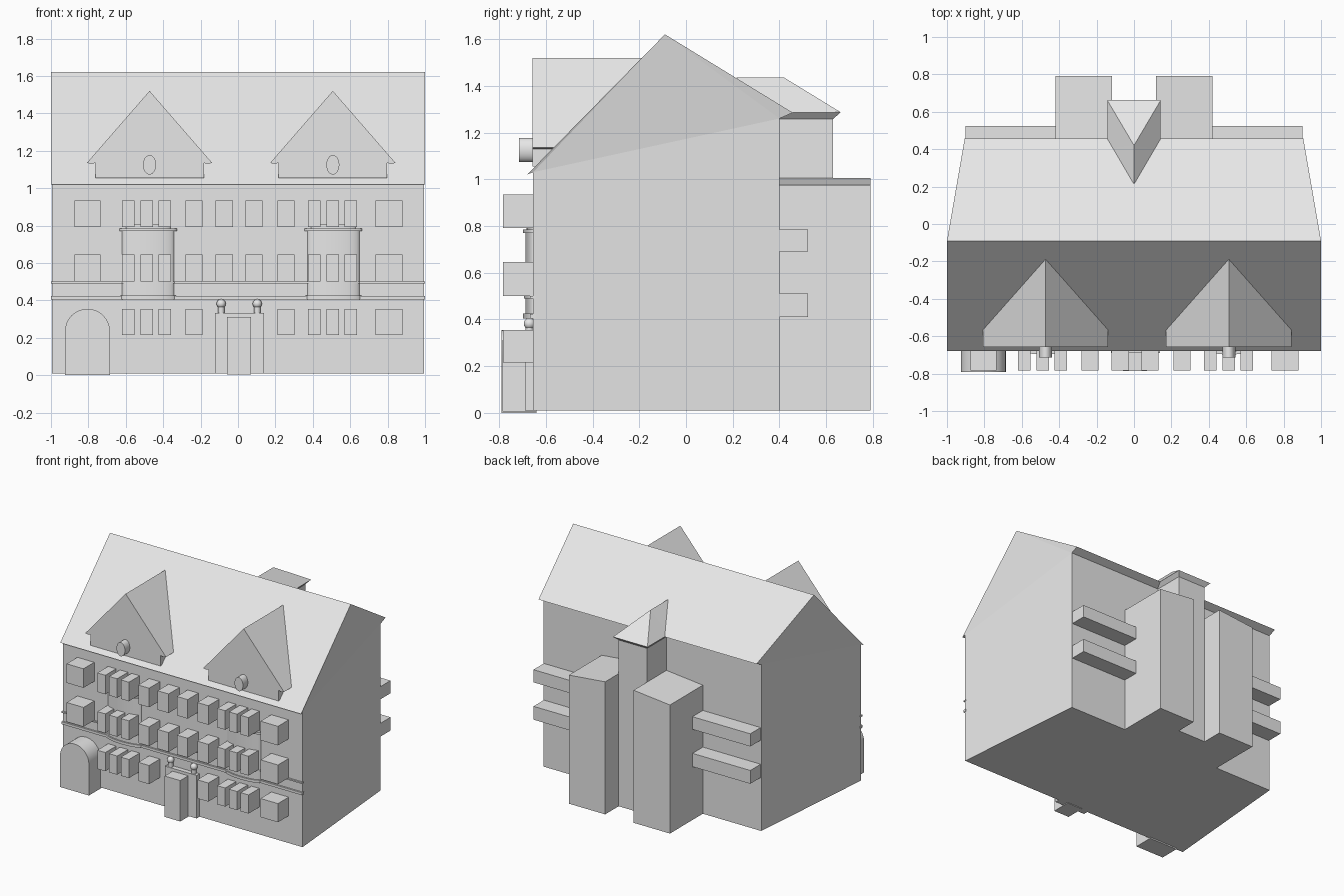
import bpy, bmesh, math
from mathutils import Vector

if "Cube" in bpy.data.objects:
    bpy.data.objects.remove(bpy.data.objects["Cube"])

stone = bpy.data.materials.new("pale grey")
stone.diffuse_color = (0.8, 0.8, 0.8, 1)
stone.use_nodes = True
stone.node_tree.nodes["Principled BSDF"].inputs["Base Color"].default_value = stone.diffuse_color


def make(name, verts, faces, smooth=False):
    bm = bmesh.new()
    vs = [bm.verts.new(v) for v in verts]
    for f in faces:
        bm.faces.new([vs[i] for i in f])
    bmesh.ops.recalc_face_normals(bm, faces=bm.faces[:])
    me = bpy.data.meshes.new(name)
    bm.to_mesh(me)
    bm.free()
    me.materials.append(stone)
    ob = bpy.data.objects.new(name, me)
    bpy.context.collection.objects.link(ob)
    if smooth:
        bpy.ops.object.select_all(action='DESELECT')
        ob.select_set(True)
        bpy.context.view_layer.objects.active = ob
        bpy.ops.object.shade_smooth_by_angle(angle=math.radians(35))
    return ob


def prism(name, pts, lo, hi, axis, smooth=False):
    """Extrude a 2D outline along y (xz outline) or z (xy outline)."""
    def place(p, t):
        return (p[0], t, p[1]) if axis == 'y' else (p[0], p[1], t)
    n = len(pts)
    verts = [place(p, lo) for p in pts] + [place(p, hi) for p in pts]
    faces = [range(n), range(n, 2 * n)]
    faces += [(i, (i + 1) % n, n + (i + 1) % n, n + i) for i in range(n)]
    return make(name, verts, faces, smooth)


def box(name, x0, x1, y0, y1, z0, z1):
    return prism(name, [(x0, y0), (x1, y0), (x1, y1), (x0, y1)], z0, z1, 'z')


def arc(cx, cy, rx, ry, a0, a1, n):
    return [(cx + rx * math.cos(math.radians(a0 + (a1 - a0) * i / n)),
             cy + ry * math.sin(math.radians(a0 + (a1 - a0) * i / n)))
            for i in range(n + 1)]


# Main house: walls taper to the back, gable roof with small eaves
# (half width, y, z) round the side outline
profile = [(0.995, -0.655, 0.01), (0.995, -0.655, 1.03), (1.0, -0.68, 1.02),
           (1.0, -0.09, 1.62), (0.905, 0.457, 1.285), (0.905, 0.40, 1.26),
           (0.905, 0.40, 0.01)]
n = len(profile)
verts = [(-x, y, z) for x, y, z in profile] + [(x, y, z) for x, y, z in profile]
faces = [(i, (i + 1) % n, n + (i + 1) % n, n + i) for i in range(n)]
for s in (0, n):
    faces += [[s + i for i in f] for f in ((0, 1, 5, 6), (1, 2, 3), (1, 3, 5), (3, 4, 5))]
make("house_body", verts, faces)

# Back towers with tops sloping outwards, and balconies beside them
for s, side in ((-1, "left"), (1, "right")):
    prism("back_tower_" + side,
          [(s * 0.118, 0.01), (s * 0.42, 0.01), (s * 0.42, 0.975), (s * 0.118, 1.005)],
          0.38, 0.79, 'y')
    for z0, z1 in ((0.41, 0.51), (0.69, 0.785)):
        xs = sorted((s * 0.41, s * 0.9))
        box("balcony_" + side, xs[0], xs[1], 0.38, 0.523, z0, z1)

# Stair tower with hipped roof running into the main roof
box("stair_tower", -0.118, 0.118, 0.38, 0.63, 0.01, 1.26)
make("stair_tower_roof",
     [(-0.143, 0.40, 1.285), (0.143, 0.40, 1.285), (0.143, 0.662, 1.287), (-0.143, 0.662, 1.287),
      (0, 0.42, 1.435), (0, 0.215, 1.435),
      (-0.118, 0.40, 1.258), (0.118, 0.40, 1.258), (0.118, 0.63, 1.258), (-0.118, 0.63, 1.258)],
     [(2, 3, 4), (0, 3, 4), (0, 4, 5), (1, 2, 4), (1, 4, 5), (0, 1, 5),
      (6, 7, 8, 9), (0, 1, 7, 6), (1, 2, 8, 7), (2, 3, 9, 8), (3, 0, 6, 9)])

# Dormers with round windows
for cx in (-0.473, 0.507):
    half = [(0.29, 1.055), (0.29, 1.135), (0.312, 1.13), (0.335, 1.135)]
    outline = [(cx + x, z) for x, z in half] + [(cx, 1.52)]
    outline += [(cx - x, z) for x, z in reversed(half)]
    prism("dormer", outline, -0.657, -0.19, 'y')
    prism("round_window", arc(cx, 1.125, 0.035, 0.052, 0, 345, 23), -0.715, -0.64, 'y', True)

# Projecting windows in three rows
columns = [(-0.875, -0.735), (-0.62, -0.553), (-0.522, -0.455), (-0.425, -0.358),
           (-0.28, -0.19), (-0.12, -0.028), (0.04, 0.13), (0.21, 0.302),
           (0.375, 0.442), (0.473, 0.54), (0.57, 0.636), (0.735, 0.88)]
for row, (z0, z1) in enumerate(((0.215, 0.355), (0.5, 0.645), (0.792, 0.935))):
    for i, (x0, x1) in enumerate(columns):
        if row == 0 and i in (0, 5, 6):
            continue
        box("window", x0, x1, -0.783, -0.64, z0, z1)

# Bay fronts with trims, and long string courses
for cx in (-0.48, 0.51):
    for name, w, d, z0, z1 in (("bay", 0.14, 0.036, 0.41, 0.772),
                               ("bay_top_trim", 0.155, 0.046, 0.77, 0.785),
                               ("bay_cap", 0.12, 0.03, 0.785, 0.807),
                               ("bay_middle_trim", 0.15, 0.042, 0.49, 0.5),
                               ("bay_bottom_trim", 0.15, 0.046, 0.405, 0.425)):
        prism(name, arc(cx, -0.652, w, d, 180, 360, 20), z0, z1, 'z', True)
for z0, z1 in ((0.405, 0.424), (0.49, 0.5)):
    box("string_course", -1.0, 1.0, -0.667, -0.645, z0, z1)

# Arched gateway
prism("gateway", [(-0.925, 0.0), (-0.685, 0.0)] + arc(-0.805, 0.235, 0.12, 0.12, 0, 180, 16),
      -0.79, -0.64, 'y', True)

# Entrance door, surround and ball lamps
box("door", -0.06, 0.07, -0.785, -0.64, 0.005, 0.312)
box("door_surround", -0.122, 0.14, -0.69, -0.64, 0.01, 0.333)
for cx in (-0.09, 0.103):
    prism("lamp_base", arc(cx, -0.67, 0.018, 0.018, 0, 330, 11), 0.33, 0.37, 'z', True)
    rings, seg, r = 8, 14, 0.025
    c = Vector((cx, -0.67, 0.382))
    verts = [c + Vector((0, 0, r)), c - Vector((0, 0, r))]
    for k in range(1, rings):
        a = math.pi * k / rings
        verts += [c + r * Vector((math.sin(a) * math.cos(t), math.sin(a) * math.sin(t), math.cos(a)))
                  for t in (2 * math.pi * j / seg for j in range(seg))]
    faces = []
    for j in range(seg):
        j2 = (j + 1) % seg
        last = 2 + (rings - 2) * seg
        faces += [(0, 2 + j, 2 + j2), (1, last + j2, last + j)]
        faces += [(2 + k * seg + j, 2 + (k + 1) * seg + j, 2 + (k + 1) * seg + j2, 2 + k * seg + j2)
                  for k in range(rings - 2)]
    make("lamp_ball", verts, faces, True)
